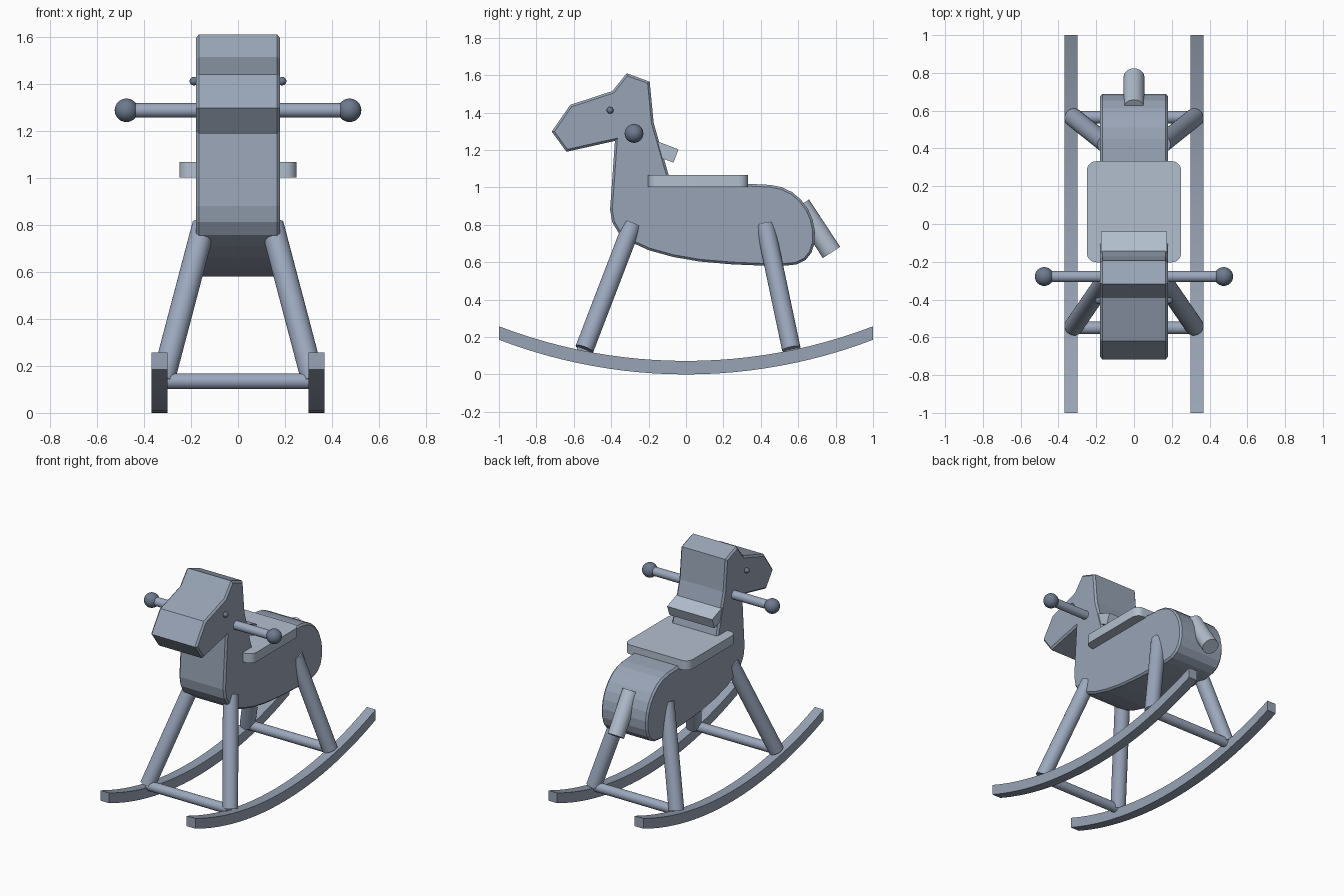
import bpy, bmesh, math
from mathutils import Vector

if "Cube" in bpy.data.objects:
    bpy.data.objects.remove(bpy.data.objects["Cube"])

# paint colours
PAINT = {"body": (.315, .372, .468), "light": (.45, .52, .62),
         "leg": (.33, .39, .51), "dark": (.15, .19, .27)}
MATS = {}
for key, rgb in PAINT.items():
    MATS[key] = bpy.data.materials.new(key + "_paint")
    MATS[key].diffuse_color = (*rgb, 1)


def finish(name, bm, mat, smooth=None):
    bmesh.ops.recalc_face_normals(bm, faces=bm.faces[:])
    me = bpy.data.meshes.new(name)
    bm.to_mesh(me)
    bm.free()
    me.materials.append(MATS[mat])
    ob = bpy.data.objects.new(name, me)
    bpy.context.collection.objects.link(ob)
    if smooth:
        bpy.ops.object.select_all(action='DESELECT')
        ob.select_set(True)
        bpy.context.view_layer.objects.active = ob
        bpy.ops.object.shade_smooth_by_angle(angle=math.radians(smooth))
    return ob


def prism(name, profile, x0, x1, mat, bevel=0, smooth=None):
    """Extrude a (y, z) profile along x, optionally easing the side edges."""
    bm = bmesh.new()
    face = bm.faces.new([bm.verts.new((x0, y, z)) for y, z in profile])
    ext = bmesh.ops.extrude_face_region(bm, geom=[face])
    new = [v for v in ext['geom'] if isinstance(v, bmesh.types.BMVert)]
    bmesh.ops.translate(bm, verts=new, vec=(x1 - x0, 0, 0))
    if bevel:
        rim = [e for e in bm.edges
               if abs(e.verts[0].co.x - e.verts[1].co.x) < 1e-6]
        bmesh.ops.recalc_face_normals(bm, faces=bm.faces[:])
        bmesh.ops.bevel(bm, geom=rim, offset=bevel, segments=1,
                        profile=0.5, affect='EDGES')
    return finish(name, bm, mat, smooth)


def rod(name, a, b, r, mat):
    a, b = Vector(a), Vector(b)
    bm = bmesh.new()
    bmesh.ops.create_cone(bm, cap_ends=True, segments=32, radius1=r,
                          radius2=r, depth=(b - a).length)
    ob = finish(name, bm, mat, 40)
    ob.location = (a + b) / 2
    ob.rotation_euler = (b - a).to_track_quat('Z', 'Y').to_euler()
    return ob


def ball(name, loc, r):
    bm = bmesh.new()
    bmesh.ops.create_uvsphere(bm, u_segments=24, v_segments=16, radius=r)
    finish(name, bm, "dark", 40).location = loc


# body, neck and head cut from one thick board
body = [(-.718, 1.298), (-.619, 1.441), (-.393, 1.515), (-.317, 1.61),
        (-.194, 1.565), (-.173, 1.345), (-.08, 1.022), (.33, 1.019),
        (.45, 1.013), (.512, 1.001), (.568, .974), (.615, .934), (.653, .883),
        (.677, .827), (.689, .765), (.687, .703), (.671, .651), (.639, .611),
        (.592, .588), (.53, .581), (.42, .581), (.25, .588), (.075, .603),
        (-.07, .628), (-.2, .664), (-.303, .711), (-.36, .757), (-.394, .812),
        (-.406, .88), (-.38, 1.248), (-.639, 1.19)]
prism("body_and_head", body, -.179, .179, "body", bevel=.012)

# mane block behind the neck
prism("mane_block", [(-.19, 1.26), (-.04, 1.203), (-.067, 1.132),
                     (-.217, 1.189)], -.175, .175, "light")

# seat board with rounded corners
bm = bmesh.new()
bmesh.ops.create_cube(bm, size=1)
bmesh.ops.scale(bm, verts=bm.verts[:], vec=(.5, .535, .066))
bmesh.ops.translate(bm, verts=bm.verts[:], vec=(0, .065, 1.034))
upright = [e for e in bm.edges if abs(e.verts[0].co.z - e.verts[1].co.z) > .01]
bmesh.ops.bevel(bm, geom=upright, offset=.05, segments=6, profile=.5,
                affect='EDGES')
finish("seat", bm, "light", 40)

# handle bar and tail
rod("handle_bar", (-.47, -.278, 1.288), (.47, -.278, 1.288), .03, "leg")
rod("tail", (0, .612, .905), (0, .778, .652), .055, "light")

# curved runner profile: lower arc, then the same arc raised
R, N = 2.795, 24
arc = []
for i in range(N + 1):
    y = -1 + 2 * i / N
    arc.append((y, R - math.sqrt(R * R - y * y)))
runner = arc + [(y, z + .072) for y, z in reversed(arc)]

# mirrored parts
for side, s in (("left", -1), ("right", 1)):
    prism(f"rocker_{side}", runner, s * .3, s * .369, "body", smooth=30)
    rod(f"front_leg_{side}", (s * .32, -.543, .136), (s * .145, -.288, .8), .05, "leg")
    rod(f"back_leg_{side}", (s * .32, .563, .136), (s * .145, .423, .8), .05, "leg")
    ball(f"handle_knob_{side}", (s * .475, -.278, 1.288), .05)
    ball(f"eye_{side}", (s * .188, -.406, 1.412), .018)

# cross bars between the rockers
for name, y in (("front_cross_bar", -.55), ("back_cross_bar", .565)):
    rod(name, (-.315, y, .135), (.315, y, .135), .033, "leg")

for m in bpy.data.materials:
    if m.users and not m.is_grease_pencil:
        m.use_nodes = True
        m.node_tree.nodes["Principled BSDF"].inputs["Base Color"].default_value = m.diffuse_color
